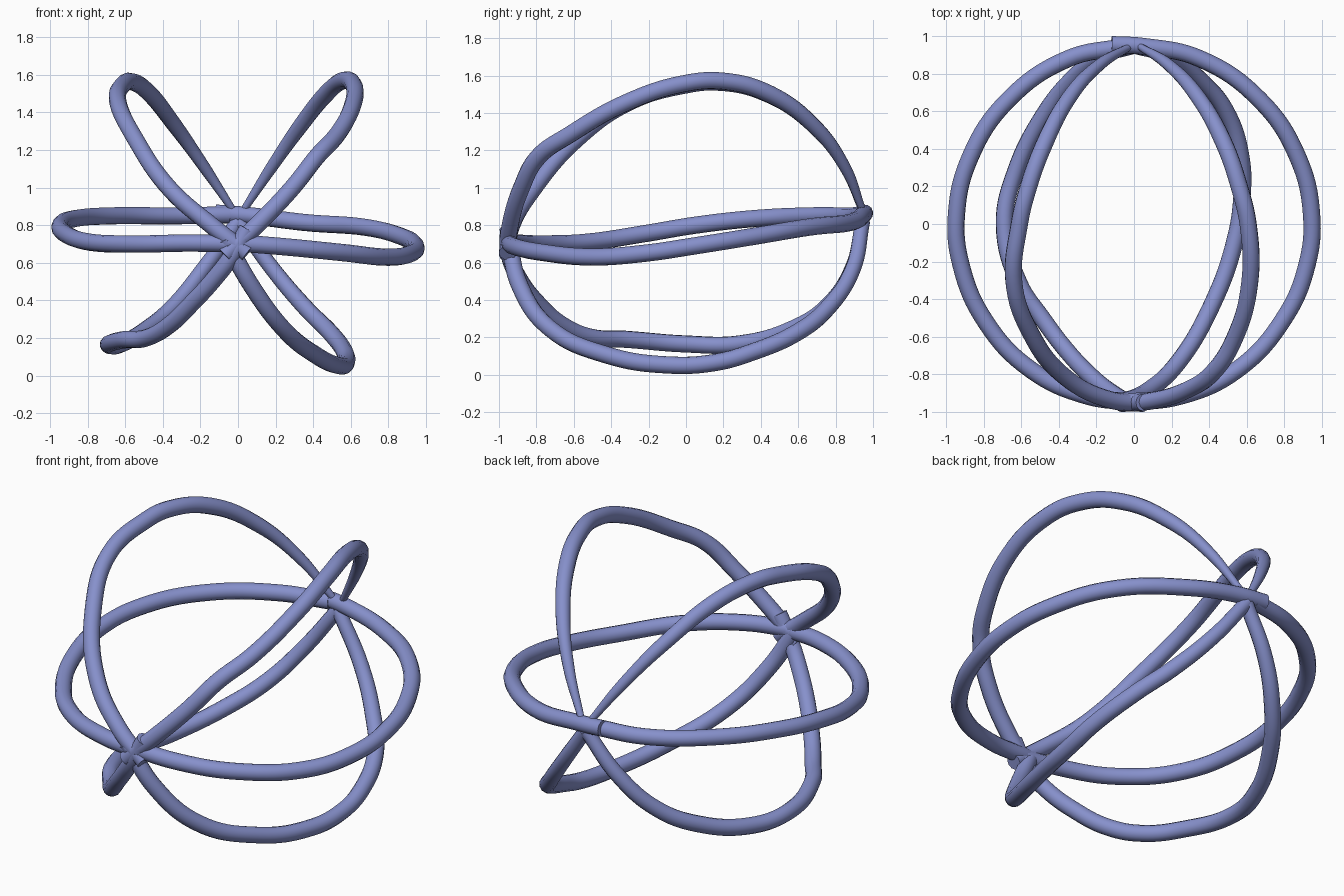
import bpy

TUBE = 0.046
BLUE = bpy.data.materials.new("blue")
BLUE.diffuse_color = (0.24, 0.28, 0.60, 1)


def tube(name, pts, back_radius=1.0):
    """Round capped tube through pts (front to back), narrowing to back_radius at its end."""
    cu = bpy.data.curves.new(name, 'CURVE')
    cu.dimensions = '3D'
    cu.bevel_depth = TUBE
    cu.bevel_resolution = 4
    cu.resolution_u = 8
    cu.use_fill_caps = True
    cu.materials.append(BLUE)
    sp = cu.splines.new('BEZIER')
    sp.bezier_points.add(len(pts) - 1)
    n = len(pts)
    for i, (bp, co) in enumerate(zip(sp.bezier_points, pts)):
        bp.co = co
        bp.handle_left_type = bp.handle_right_type = 'AUTO'
        t = max(0.0, (i - (n - 4)) / 3) ** 1.6      # taper over the last three spans
        bp.radius = 1 + (back_radius - 1) * t
    ob = bpy.data.objects.new(name, cu)
    bpy.context.collection.objects.link(ob)
    bpy.ops.object.select_all(action='DESELECT')
    ob.select_set(True)
    bpy.context.view_layer.objects.active = ob
    bpy.ops.object.convert(target='MESH')
    bpy.ops.object.shade_smooth_by_angle(angle=0.8)


# Upper pair of arcs, thin at the back
tube("upper_left_arc", [
    (0.05, -0.955, 0.65), (-0.13, -0.935, 0.79), (-0.36, -0.82, 0.99),
    (-0.55, -0.58, 1.265), (-0.64, -0.30, 1.46), (-0.61, 0.0, 1.55),
    (-0.57, 0.17, 1.565), (-0.48, 0.42, 1.51), (-0.34, 0.68, 1.335),
    (-0.18, 0.85, 1.11), (-0.02, 0.945, 0.87)], 0.4)
tube("upper_right_arc", [
    (-0.07, -0.955, 0.64), (0.10, -0.94, 0.80), (0.29, -0.88, 1.0),
    (0.42, -0.79, 1.165), (0.53, -0.62, 1.285), (0.615, -0.32, 1.455),
    (0.61, -0.02, 1.555), (0.56, 0.20, 1.57), (0.47, 0.45, 1.50),
    (0.33, 0.69, 1.325), (0.18, 0.85, 1.11), (0.03, 0.945, 0.88)], 0.4)

# Lower pair of arcs
tube("lower_left_arc", [
    (0.05, -0.95, 0.78), (-0.03, -0.945, 0.64), (-0.13, -0.89, 0.51),
    (-0.24, -0.80, 0.39), (-0.37, -0.66, 0.265), (-0.49, -0.50, 0.20),
    (-0.61, -0.32, 0.19), (-0.69, 0.0, 0.165), (-0.63, 0.28, 0.165),
    (-0.48, 0.58, 0.25), (-0.34, 0.76, 0.37), (-0.18, 0.89, 0.57),
    (0.0, 0.945, 0.82)], 0.85)
tube("lower_right_arc", [
    (-0.07, -0.95, 0.73), (0.07, -0.89, 0.48), (0.24, -0.73, 0.25),
    (0.42, -0.42, 0.105), (0.535, -0.10, 0.053), (0.575, 0.15, 0.065),
    (0.57, 0.35, 0.12), (0.49, 0.60, 0.23), (0.36, 0.76, 0.36),
    (0.19, 0.89, 0.56), (0.0, 0.945, 0.82)], 0.85)

# Horizontal ring in two halves; the right half overshoots at the back
tube("ring_left_half", [
    (0.02, -0.95, 0.70), (-0.25, -0.915, 0.705), (-0.55, -0.775, 0.70),
    (-0.79, -0.52, 0.71), (-0.92, -0.22, 0.755), (-0.945, 0.05, 0.80),
    (-0.87, 0.36, 0.835), (-0.67, 0.66, 0.85), (-0.35, 0.88, 0.85),
    (-0.05, 0.945, 0.855)])
tube("ring_right_half", [
    (-0.06, -0.95, 0.71), (0.25, -0.915, 0.685), (0.55, -0.775, 0.655),
    (0.80, -0.50, 0.63), (0.92, -0.22, 0.65), (0.945, 0.05, 0.69),
    (0.87, 0.36, 0.74), (0.67, 0.66, 0.79), (0.35, 0.88, 0.815),
    (0.05, 0.945, 0.852), (-0.12, 0.955, 0.865)])
